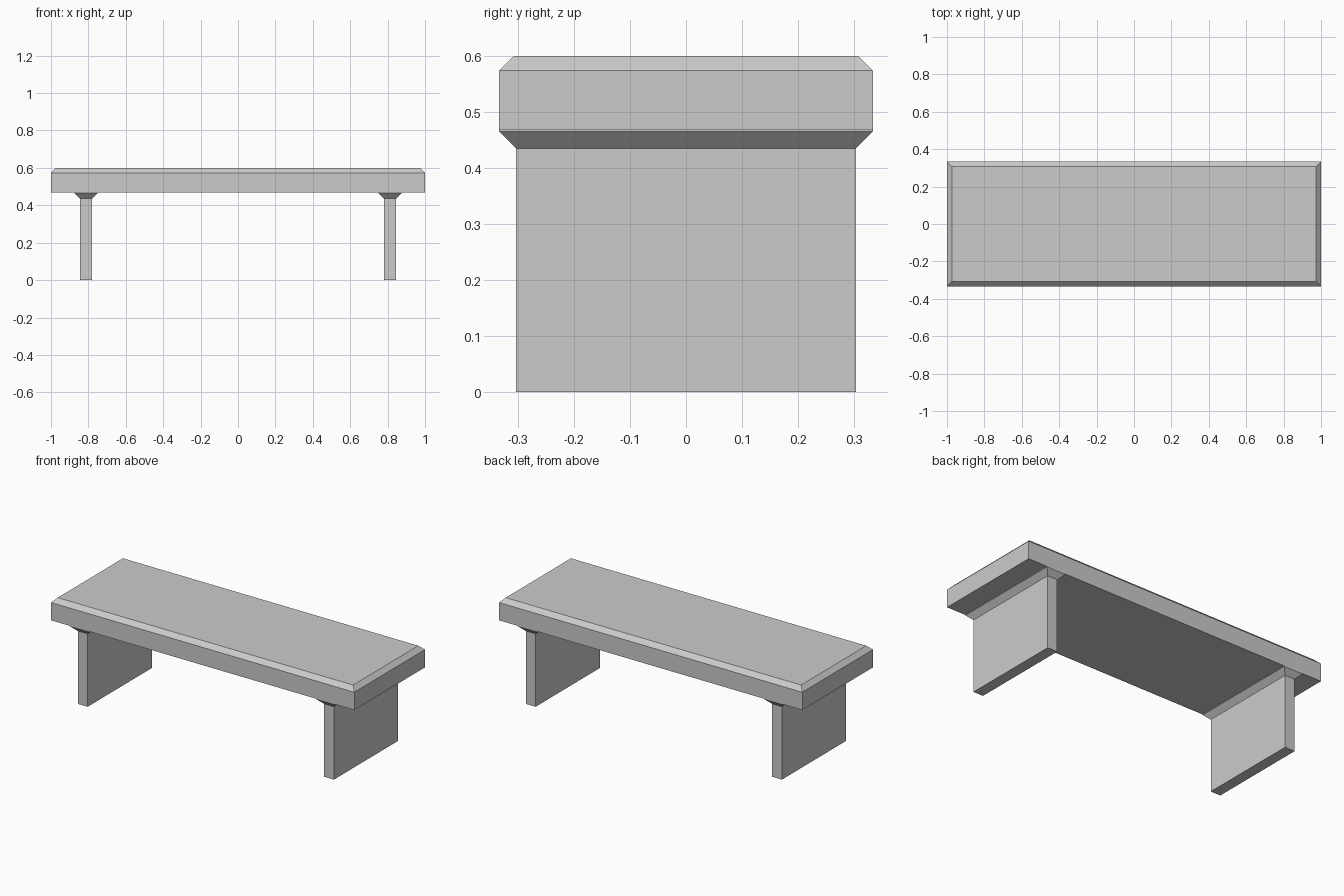
import bpy, bmesh

if "Cube" in bpy.data.objects:
    bpy.data.objects.remove(bpy.data.objects["Cube"])


def loft(name, sections):
    """Closed solid through rectangular sections (x centre, half x, half y, z)."""
    bm = bmesh.new()
    rings = [[bm.verts.new((cx + sx * hx, sy * hy, z))
              for sx, sy in ((-1, -1), (1, -1), (1, 1), (-1, 1))]
             for cx, hx, hy, z in sections]
    for a, b in zip(rings, rings[1:]):
        for i in range(4):
            j = (i + 1) % 4
            bm.faces.new((a[i], a[j], b[j], b[i]))
    bm.faces.new(rings[0][::-1])
    bm.faces.new(rings[-1])
    mesh = bpy.data.meshes.new(name)
    bm.to_mesh(mesh)
    bm.free()
    obj = bpy.data.objects.new(name, mesh)
    bpy.context.collection.objects.link(obj)
    return obj


# Seat slab with a chamfered upper edge
loft("seat", [(0, 1.0, 0.333, 0.468),
              (0, 1.0, 0.333, 0.574),
              (0, 0.974, 0.307, 0.6)])

# Two slab legs that flare out beneath the seat
for side, x in (("left", -0.812), ("right", 0.812)):
    loft(side + "_leg", [(x, 0.0325, 0.303, 0),
                         (x, 0.0325, 0.303, 0.435),
                         (x, 0.0625, 0.333, 0.465),
                         (x, 0.0625, 0.333, 0.468)])
